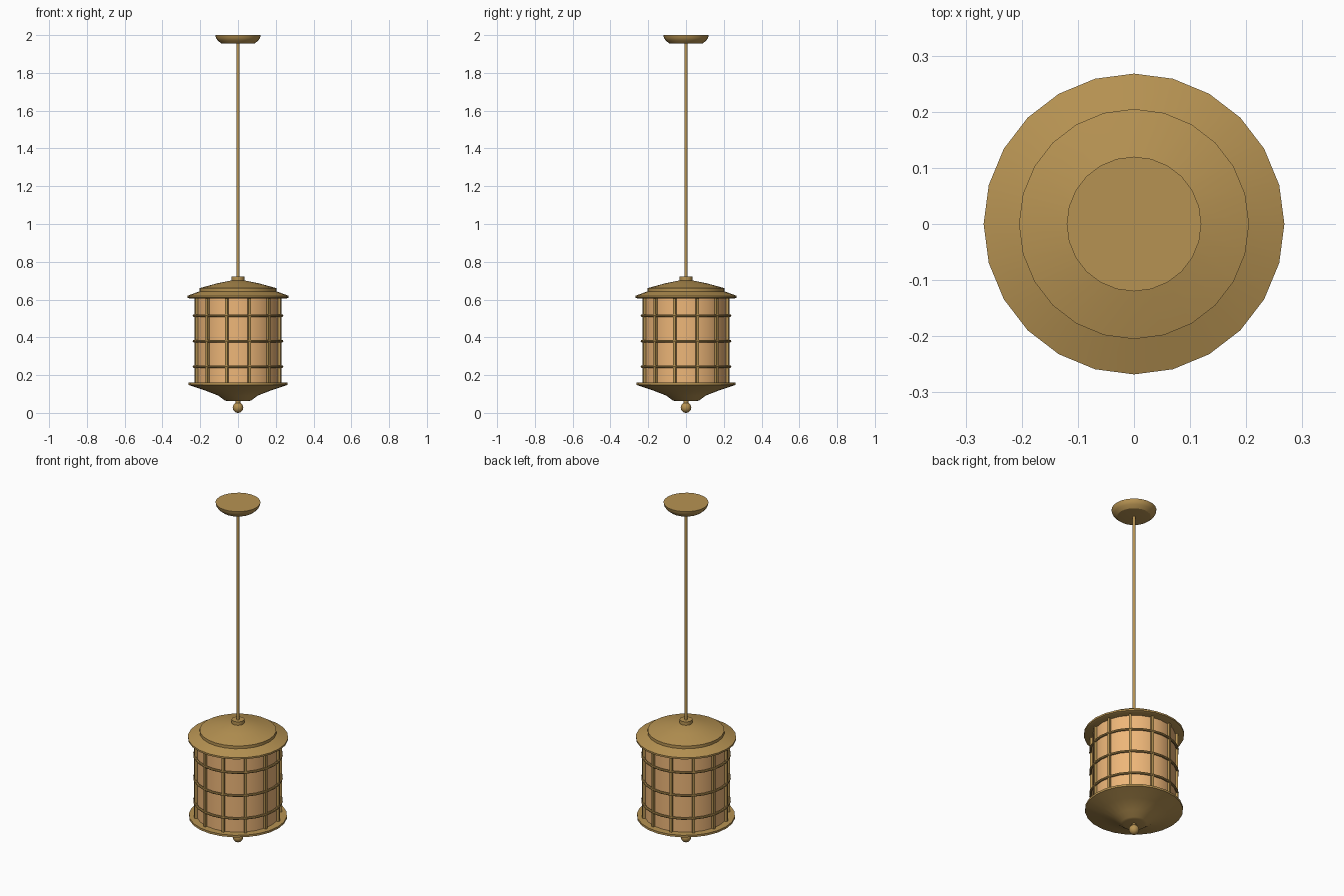
import bpy, bmesh, math
from mathutils import Matrix, Vector

if "Cube" in bpy.data.objects:
    bpy.data.objects.remove(bpy.data.objects["Cube"])

SIDES = 24

def material(name, color):
    m = bpy.data.materials.new(name)
    m.diffuse_color = color
    m.use_nodes = True
    m.node_tree.nodes["Principled BSDF"].inputs["Base Color"].default_value = m.diffuse_color
    return m

brass = material("aged_brass", (0.47, 0.29, 0.085, 1))
amber = material("amber_glass", (0.85, 0.47, 0.19, 1))

def finish(name, bm, mat):
    bmesh.ops.recalc_face_normals(bm, faces=bm.faces[:])
    me = bpy.data.meshes.new(name)
    bm.to_mesh(me)
    bm.free()
    me.materials.append(mat)
    ob = bpy.data.objects.new(name, me)
    bpy.context.collection.objects.link(ob)
    bpy.ops.object.select_all(action='DESELECT')
    bpy.context.view_layer.objects.active = ob
    ob.select_set(True)
    bpy.ops.object.shade_smooth_by_angle(angle=math.radians(28))
    return ob

def lathe(name, profile, mat, sides=SIDES, closed=False):
    """Spin (radius, z) points about z; open profiles get flat end caps."""
    bm = bmesh.new()
    rings = []
    for r, z in profile:
        rings.append([bm.verts.new((r * math.cos(a), r * math.sin(a), z))
                      for a in (math.tau * i / sides for i in range(sides))])
    pairs = list(zip(rings, rings[1:]))
    if closed:
        pairs.append((rings[-1], rings[0]))
    for lo, hi in pairs:
        for i in range(sides):
            j = (i + 1) % sides
            bm.faces.new((lo[i], lo[j], hi[j], hi[i]))
    if not closed:
        bm.faces.new(rings[0])
        bm.faces.new(rings[-1])
    return finish(name, bm, mat)

# Ceiling mount and hanging rod
lathe("ceiling_canopy", [(0.075, 1.955), (0.09, 1.957), (0.108, 1.972),
                         (0.117, 1.985), (0.12, 2.0)], brass)
lathe("hanging_rod", [(0.009, 0.71), (0.009, 1.96)], brass, 12)
lathe("rod_collar", [(0.022, 0.68), (0.022, 0.702), (0.034, 0.702),
                     (0.034, 0.722)], brass)

# Stepped roof
lathe("roof", [(0.255, 0.605), (0.268, 0.61), (0.268, 0.62), (0.205, 0.643),
               (0.205, 0.66), (0.11, 0.686), (0.03, 0.702)], brass)

# Glass drum
lathe("glass_drum", [(0.222, 0.15), (0.222, 0.61)], amber)

# Vertical cage bars
bm = bmesh.new()
for i in range(12):
    rot = Matrix.Rotation(math.radians(15 + 30 * i), 4, 'Z')
    place = Matrix.Translation(Vector((0.229, 0, 0.38)))
    bmesh.ops.create_cube(bm, size=1, matrix=rot @ place @ Matrix.Diagonal((0.014, 0.014, 0.46, 1)))
finish("cage_bars", bm, brass)

# Horizontal cage hoops
for name, z in (("lower", 0.245), ("middle", 0.38), ("upper", 0.515)):
    section = [(0.233 + 0.007 * math.cos(a), z + 0.007 * math.sin(a))
               for a in (math.tau * k / 8 for k in range(8))]
    lathe(name + "_hoop", section, brass, closed=True)

# Bottom pan and ball finial
lathe("bottom_pan", [(0.055, 0.062), (0.07, 0.066), (0.105, 0.092), (0.18, 0.121),
                     (0.262, 0.148), (0.262, 0.16)], brass)
lathe("finial_stem", [(0.012, 0.04), (0.012, 0.07)], brass, 12)
bm = bmesh.new()
bmesh.ops.create_uvsphere(bm, u_segments=16, v_segments=10, radius=0.028,
                          matrix=Matrix.Translation((0, 0, 0.028)))
finish("ball_finial", bm, brass)
